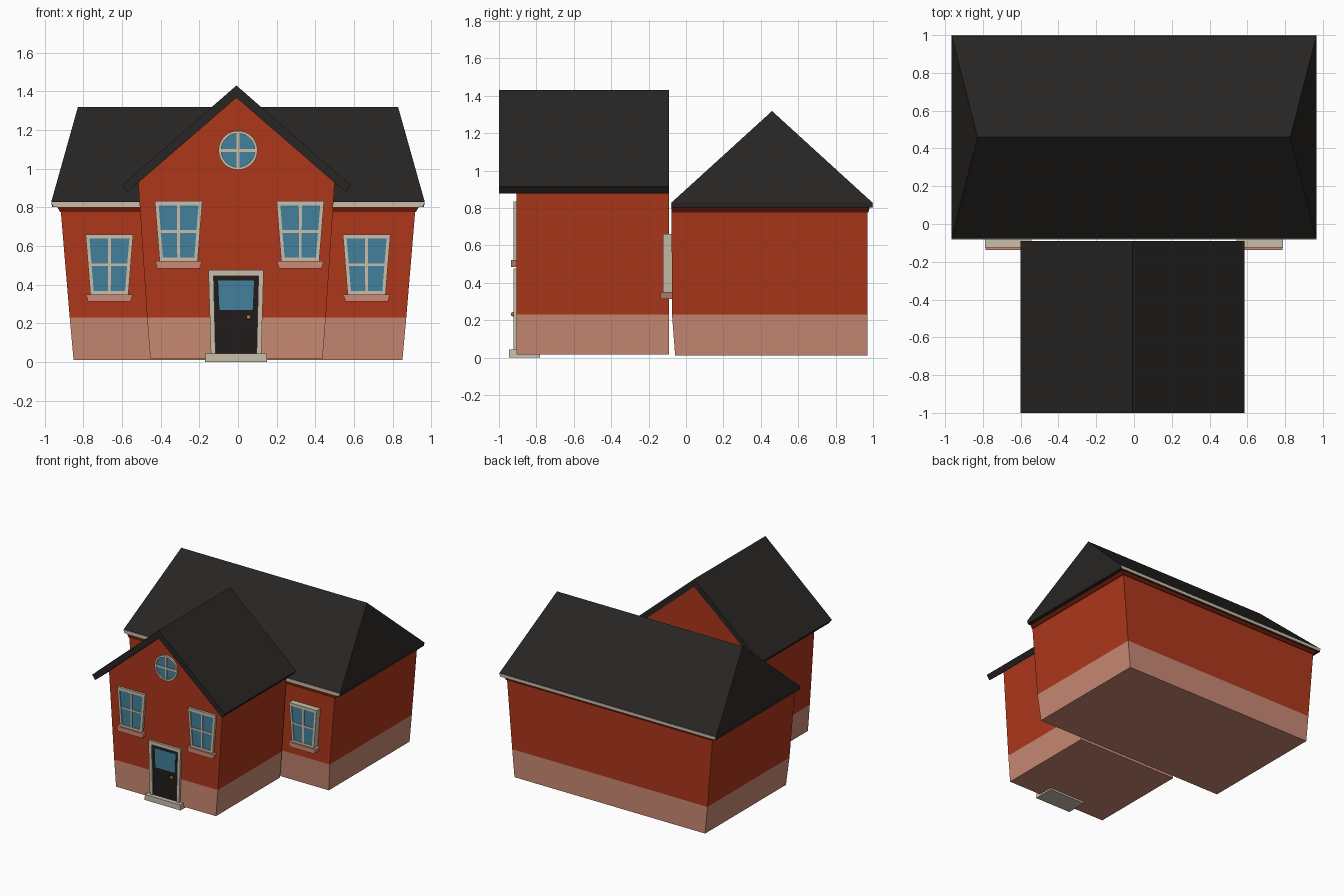
import bpy, bmesh, math

if "Cube" in bpy.data.objects:
    bpy.data.objects.remove(bpy.data.objects["Cube"])


def material(name, r, g, b):
    m = bpy.data.materials.new(name)
    m.diffuse_color = [(c / 255) ** 2.2 for c in (r, g, b)] + [1]
    m.use_nodes = True
    m.node_tree.nodes["Principled BSDF"].inputs["Base Color"].default_value = m.diffuse_color
    return m


BRICK = material("red_brick", 172, 58, 33)
BASE = material("pink_plinth", 200, 136, 115)
TRIM = material("dark_red_trim", 100, 32, 18)
ROOF = material("roof_charcoal", 44, 42, 40)
CREAM = material("cream", 200, 188, 168)
SILL = material("sill_pink", 205, 137, 116)
GLASS = material("glass_blue", 68, 128, 155)
DOOR = material("door_dark", 38, 34, 34)
BRASS = material("brass", 190, 125, 40)


def loft(name, loops, mat, closed=False):
    """Bridge successive point loops; cap the ends unless closed into a ring."""
    bm = bmesh.new()
    rows = [[bm.verts.new(p) for p in loop] for loop in loops]
    n = len(rows[0])
    pairs = list(zip(rows, rows[1:])) + ([(rows[-1], rows[0])] if closed else [])
    for a, b in pairs:
        for i in range(n):
            j = (i + 1) % n
            bm.faces.new((a[i], a[j], b[j], b[i]))
    if not closed:
        bm.faces.new(rows[0])
        bm.faces.new(rows[-1])
    bmesh.ops.remove_doubles(bm, verts=bm.verts, dist=1e-5)
    bmesh.ops.recalc_face_normals(bm, faces=bm.faces)
    me = bpy.data.meshes.new(name)
    bm.to_mesh(me)
    bm.free()
    me.materials.append(mat)
    ob = bpy.data.objects.new(name, me)
    bpy.context.collection.objects.link(ob)
    return ob


def at(pts, y):
    return [(x, y, z) for x, z in pts]


def prism(name, pts, y0, y1, mat):
    return loft(name, [at(pts, y0), at(pts, y1)], mat)


def ring(name, outer, inner, y0, y1, mat):
    return loft(name, [at(outer, y0), at(inner, y0), at(inner, y1), at(outer, y1)], mat, True)


def rect(x, y0, y1, z):
    return [(-x, y0, z), (x, y0, z), (x, y1, z), (-x, y1, z)]


def trap(cx, wb, wt, z0, z1):
    return [(cx - wb, z0), (cx + wb, z0), (cx + wt, z1), (cx - wt, z1)]


# Main block: flared walls, trim, hipped roof, fascia boards
loft("main_plinth", [rect(0.85, -0.058, 0.97, 0.01), rect(0.87, -0.075, 0.97, 0.23)], BASE)
loft("main_walls", [rect(0.87, -0.075, 0.97, 0.23), rect(0.917, -0.077, 0.97, 0.79)], BRICK)
loft("main_cornice", [rect(0.92, -0.078, 0.975, 0.776), rect(0.935, -0.078, 0.982, 0.803)], TRIM)
loft("main_roof", [rect(0.962, -0.076, 0.995, 0.803), rect(0.965, -0.076, 0.995, 0.83),
                   rect(0.828, 0.46, 0.46, 1.318)], ROOF)
for side, y in (("front", -0.078), ("back", 0.997)):
    prism(f"{side}_fascia", trap(0, 0.955, 0.965, 0.803, 0.828), y - 0.003, y + 0.003, CREAM)

# Front wing: plinth, gabled walls, roof slabs
WX = -0.008
prism("wing_plinth", trap(WX, 0.445, 0.462, 0.015, 0.23), -0.905, -0.09, BASE)
prism("wing_walls", [(WX - 0.462, 0.23), (WX + 0.462, 0.23), (WX + 0.508, 0.93),
                     (WX, 1.38), (WX - 0.508, 0.93)], -0.905, -0.09, BRICK)
prism("wing_roof", [(WX, 1.43), (WX + 0.592, 0.914), (WX + 0.565, 0.878), (WX, 1.367),
                    (WX - 0.565, 0.878), (WX - 0.592, 0.914)], -1.0, -0.09, ROOF)


# Tapered windows with four panes and a sill
def window(tag, cx, z, wall, depth):
    front = wall - depth
    prism(f"{tag}_glass", trap(cx, 0.09, 0.115, z + 0.045, z + 0.34), front + 0.007, wall + 0.01, GLASS)
    ring(f"{tag}_frame", trap(cx, 0.098, 0.123, z + 0.035, z + 0.348),
         trap(cx, 0.081, 0.103, z + 0.055, z + 0.325), front, wall + 0.01, CREAM)
    prism(f"{tag}_mullion", trap(cx, 0.007, 0.008, z + 0.05, z + 0.33), front + 0.002, wall, CREAM)
    prism(f"{tag}_crossbar", trap(cx, 0.092, 0.094, z + 0.183, z + 0.197), front + 0.002, wall, CREAM)
    prism(f"{tag}_sill", trap(cx, 0.11, 0.121, z, z + 0.037), front - 0.013, wall + 0.01, SILL)


window("wing_left_window", -0.307, 0.485, -0.905, 0.018)
window("wing_right_window", 0.322, 0.485, -0.905, 0.018)
window("main_left_window", -0.665, 0.313, -0.077, 0.047)
window("main_right_window", 0.665, 0.313, -0.077, 0.047)


# Round gable window
def circle(r):
    return [(r * math.cos(a * math.pi / 16), 1.095 + r * math.sin(a * math.pi / 16)) for a in range(32)]


prism("round_window_glass", circle(0.094), -0.913, -0.9, GLASS)
ring("round_window_frame", circle(0.101), circle(0.087), -0.922, -0.9, CREAM)
prism("round_window_mullion", trap(0, 0.008, 0.008, 1.005, 1.185), -0.919, -0.9, CREAM)
prism("round_window_crossbar", trap(0, 0.09, 0.09, 1.087, 1.103), -0.919, -0.9, CREAM)

# Door, surround, knob and step
DX = -0.01
prism("door", trap(DX, 0.108, 0.12, 0.04, 0.455), -0.912, -0.9, DOOR)
ring("door_frame", trap(DX, 0.13, 0.143, 0.03, 0.476), trap(DX, 0.106, 0.116, 0.035, 0.446),
     -0.922, -0.9, CREAM)
prism("door_glass", trap(DX, 0.086, 0.093, 0.27, 0.423), -0.914, -0.905, GLASS)
prism("door_step", trap(DX, 0.16, 0.157, 0.0, 0.044), -0.947, -0.78, CREAM)
bpy.ops.mesh.primitive_uv_sphere_add(segments=12, ring_count=8, radius=0.012, location=(0.055, -0.925, 0.232))
knob = bpy.context.object
knob.name = "door_knob"
knob.data.materials.append(BRASS)
bpy.ops.object.shade_smooth_by_angle()
